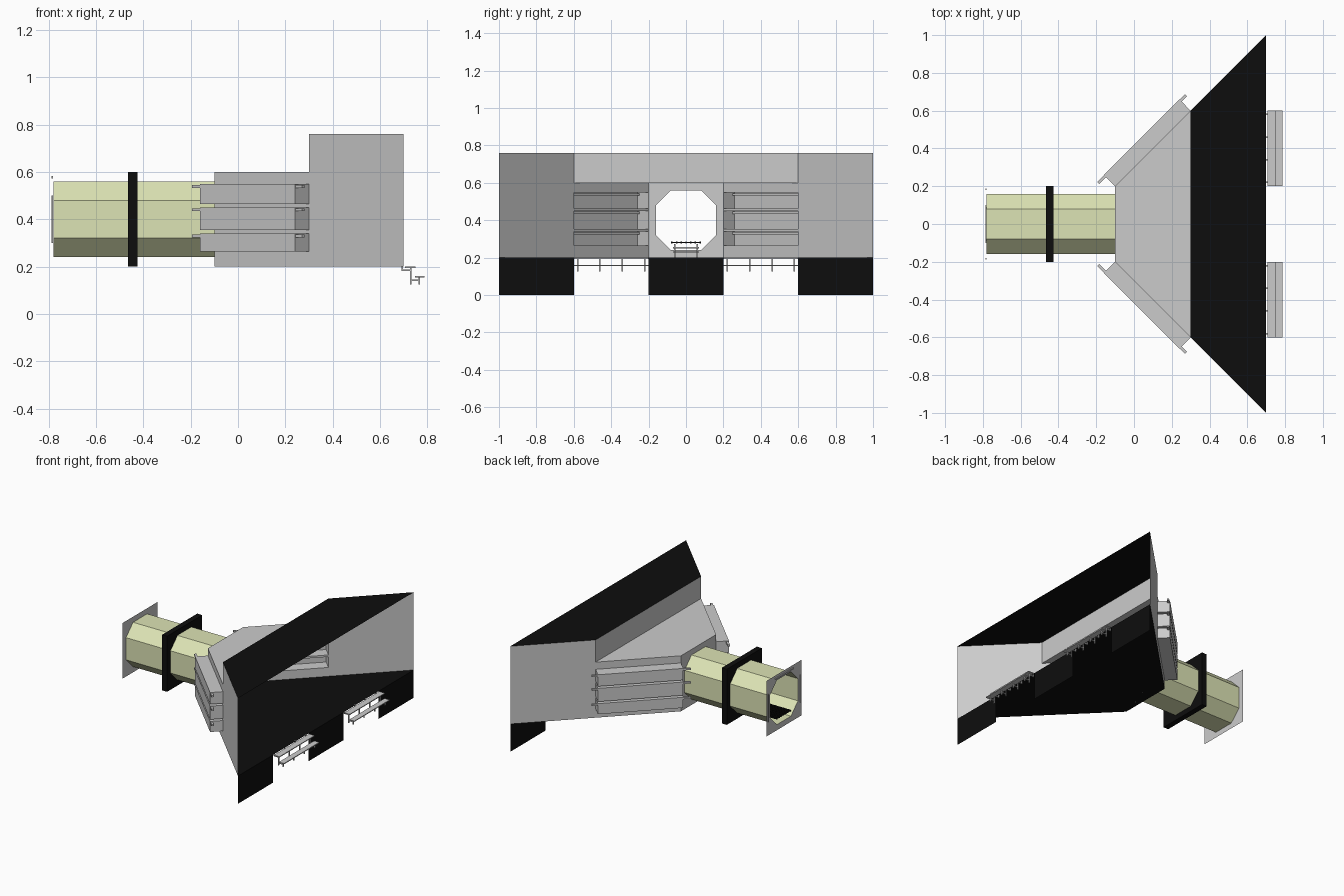
import bpy, bmesh, math

if "Cube" in bpy.data.objects:
    bpy.data.objects.remove(bpy.data.objects["Cube"])

R2 = math.sqrt(2)


def material(name, rgb):
    m = bpy.data.materials.new(name)
    m.diffuse_color = (*rgb, 1)
    m.use_nodes = True
    m.node_tree.nodes["Principled BSDF"].inputs["Base Color"].default_value = m.diffuse_color
    return m


BLACK = material("black_panel", (0.004, 0.004, 0.004))
OLIVE = material("olive_panel", (0.72, 0.77, 0.46))


def faces_object(name, faces, mat=None):
    """Build an object from a list of polygons given as point lists."""
    bm = bmesh.new()
    for f in faces:
        bm.faces.new([bm.verts.new(p) for p in f])
    bmesh.ops.remove_doubles(bm, verts=bm.verts, dist=1e-5)
    bmesh.ops.recalc_face_normals(bm, faces=bm.faces)
    me = bpy.data.meshes.new(name)
    bm.to_mesh(me)
    bm.free()
    ob = bpy.data.objects.new(name, me)
    bpy.context.collection.objects.link(ob)
    if mat:
        me.materials.append(mat)
    return ob


def box(x0, x1, y0, y1, z0, z1):
    """Six quads of an axis-aligned box."""
    a = [(x0, y0), (x1, y0), (x1, y1), (x0, y1)]
    lo, hi = [(*p, z0) for p in a], [(*p, z1) for p in a]
    return [lo, hi] + [[lo[i], lo[i - 1], hi[i - 1], hi[i]] for i in range(4)]


def upright(p, q, z0, z1):
    """Vertical quad above the plan segment p-q."""
    return [(*p, z0), (*q, z0), (*q, z1), (*p, z1)]


def octagon(x, r=0.16, c=0.08):
    pts = [(c, r), (-c, r), (-r, c), (-r, -c), (-c, -r), (c, -r), (r, -c), (r, c)]
    return [(x, y, 0.4 + z) for y, z in pts]


def frame(name, x, r=0.16, mat=None, thickness=0):
    """Square plate with an octagonal hole."""
    o = octagon(x, r)
    s = [(x, y, 0.4 + z) for y, z in [(.2, .2), (-.2, .2), (-.2, -.2), (.2, -.2)]]
    faces = []
    for i in range(4):
        j = (i + 1) % 4
        faces.append([s[i], s[j], o[2 * i + 1], o[2 * i]])
        faces.append([s[j], o[(2 * i + 2) % 8], o[2 * i + 1]])
    ob = faces_object(name, faces, mat)
    if thickness:
        mod = ob.modifiers.new("thickness", 'SOLIDIFY')
        mod.thickness, mod.offset = thickness, 0
    return ob


# Octagonal corridor with end frames and middle collar
a, b = octagon(-0.78), octagon(-0.1)
faces_object("corridor_tube", [[a[i], a[i - 1], b[i - 1], b[i]] for i in range(8)], OLIVE)
frame("corridor_end_frame", -0.78)
frame("room_end_wall", -0.1)
frame("corridor_collar", -0.445, 0.162, BLACK, 0.04)

# Thin strips around both doorways
for name, x in (("outer_door_strips", -0.787), ("inner_door_strips", -0.099)):
    f = box(x, x + 0.006, -0.1, 0.1, 0.573, 0.583)
    for s in (-1, 1):
        f += box(x, x + 0.006, s * 0.185 - 0.004, s * 0.185 + 0.004, 0.3, 0.5)
    faces_object(name, f)

# Corridor grating
f = []
for i in range(7):
    y = -0.075 + i * 0.025
    f += box(-0.78, -0.1, y - 0.004, y + 0.004, 0.276, 0.286)
for i in range(28):
    x = -0.775 + i * 0.0248
    f += box(x - 0.004, x + 0.004, -0.08, 0.08, 0.278, 0.284)
faces_object("corridor_grating", f, BLACK)

# Small step in front of the corridor
f = box(-0.09, -0.04, -0.07, 0.07, 0.25, 0.256) + box(-0.04, 0.0, -0.07, 0.07, 0.228, 0.234)
for y in (-0.06, 0.06):
    f += box(-0.07, -0.062, y - 0.004, y + 0.004, 0.2, 0.274)
    f += box(-0.024, -0.016, y - 0.004, y + 0.004, 0.2, 0.23)
faces_object("corridor_step", f)

# Floor, ceilings and bulkhead above the inner room
plan = [(-.1, -.2), (.3, -.6), (.7, -1), (.7, 1), (.3, .6), (-.1, .2)]
faces_object("floor", [[(*p, 0.2) for p in plan]], BLACK)
faces_object("inner_ceiling", [[(*plan[i], 0.6) for i in (0, 1, 4, 5)]])
faces_object("outer_ceiling", [[(*plan[i], 0.76) for i in (1, 2, 3, 4)]], BLACK)
faces_object("bulkhead", [upright((.3, -.6), (.3, .6), 0.6, 0.76)])

# Skirt panels below the opening
faces_object("skirt_panels",
             [upright((.7, y), (.7, y + 0.4), 0, 0.2) for y in (-1, -0.2, 0.6)], BLACK)

ROWS = [(0.264, 0.34), (0.354, 0.45), (0.464, 0.548)]
for s, side in ((-1, "right"), (1, "left")):
    # Plan point on the slanted wall: t along it, d outward
    def at(t, d=0.0):
        return (-0.1 + 0.4 * t - d / R2, s * (0.2 + 0.4 * t + d / R2))

    faces_object(side + "_outer_wall", [upright((.3, s * .6), (.7, s), 0.2, 0.76)])

    # Slanted wall bands between the bays
    edges = [0.2] + [z for r in ROWS for z in r] + [0.6]
    faces_object(side + "_inner_wall",
                 [upright(at(0), at(1), edges[i], edges[i + 1]) for i in range(0, 8, 2)])

    # Recessed bays, open to the room
    f, rods = [], []
    D = 0.085
    for z0, z1 in ROWS:
        f += [upright(at(0, D), at(1, D), z0, z1),
              upright(at(0), at(0, D), z0, z1), upright(at(1), at(1, D), z0, z1)]
        f += [[(*p, z) for p in (at(0), at(1), at(1, D), at(0, D))] for z in (z0, z1)]
        # Rod along the back of each bay, poking out at both ends
        q = [at(-.09, D - .018), at(1.07, D - .018), at(1.07, D - .003), at(-.09, D - .003)]
        lo, hi = [(*p, z1 - 0.016) for p in q], [(*p, z1 - 0.004) for p in q]
        rods += [lo, hi] + [[lo[i], lo[i - 1], hi[i - 1], hi[i]] for i in range(4)]
    faces_object(side + "_wall_bays", f)
    faces_object(side + "_bay_rods", rods)

    # Entry steps: two treads on four brackets
    y0, y1 = sorted((s * 0.2, s * 0.6))
    faces_object(side + "_step_treads", box(.706, .75, y0, y1, .194, .2)
                 + box(.747, .787, y0, y1, .155, .161))
    f = []
    for i in range(4):
        y = y0 + 0.02 + i * 0.12
        c = (y - 0.004, y + 0.004)
        f += box(.69, .696, *c, .182, .2) + box(.69, .732, *c, .182, .188)
        f += box(.726, .732, *c, .125, .194) + box(.732, .763, *c, .14, .146)
        f += box(.763, .769, *c, .125, .155)
    faces_object(side + "_step_brackets", f)
